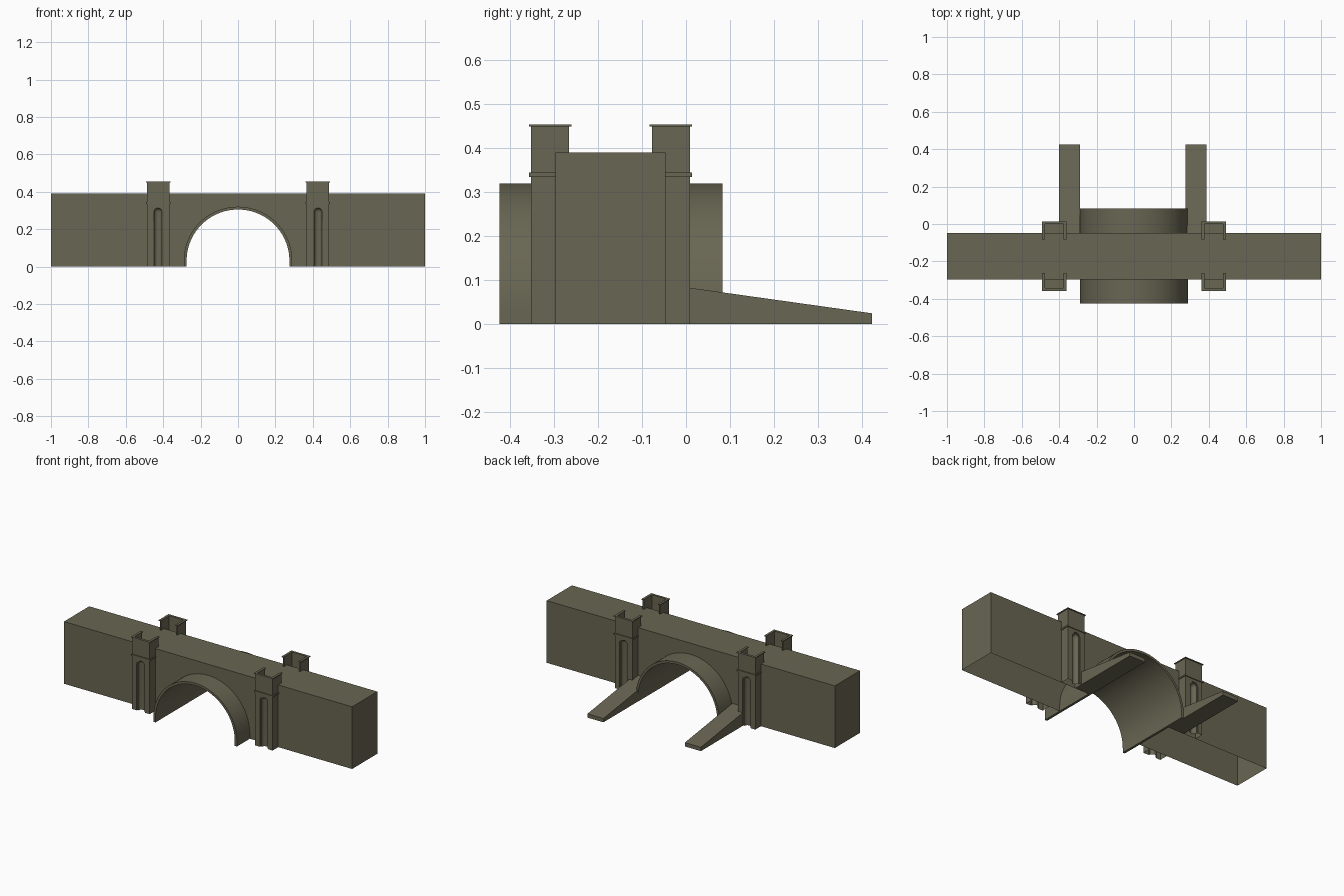
import bpy, bmesh, math

if "Cube" in bpy.data.objects:
    bpy.data.objects.remove(bpy.data.objects["Cube"])

stone = bpy.data.materials.new("olive stone")
stone.diffuse_color = (0.14, 0.132, 0.085, 1)
stone.use_nodes = True
stone.node_tree.nodes["Principled BSDF"].inputs["Base Color"].default_value = stone.diffuse_color
CY = -0.172          # centre line of the wall in y
HW = 0.125           # half thickness of the wall


def finish(name, bm, y=0.0, smooth=False):
    bmesh.ops.recalc_face_normals(bm, faces=bm.faces)
    me = bpy.data.meshes.new(name)
    bm.to_mesh(me)
    bm.free()
    ob = bpy.data.objects.new(name, me)
    ob.location.y = y
    bpy.context.collection.objects.link(ob)
    me.materials.append(stone)
    if smooth:
        shade(ob)
    return ob


def activate(ob):
    bpy.ops.object.select_all(action='DESELECT')
    ob.select_set(True)
    bpy.context.view_layer.objects.active = ob


def shade(ob):
    activate(ob)
    bpy.ops.object.shade_smooth_by_angle(angle=math.radians(30))


def mirror(ob):
    m = ob.modifiers.new("mirror", 'MIRROR')
    m.use_axis = (True, True, False)
    m.use_mirror_merge = False


def prism(pts, vec, bm=None):
    """Extrude a closed 3D outline along a vector."""
    bm = bm or bmesh.new()
    f = bm.faces.new([bm.verts.new(p) for p in pts])
    ext = bmesh.ops.extrude_face_region(bm, geom=[f], use_keep_orig=True)
    vs = [e for e in ext['geom'] if isinstance(e, bmesh.types.BMVert)]
    bmesh.ops.translate(bm, verts=vs, vec=vec)
    return bm


def arch(r, cz, z0, n=48):
    """Round arch outline in x,z from right foot to left foot."""
    mid = [(r * math.cos(math.pi * i / n), cz + r * math.sin(math.pi * i / n)) for i in range(n + 1)]
    return [(r, z0)] + mid + [(-r, z0)]


def drop_bottom(bm):
    bm.normal_update()
    low = [f for f in bm.faces if all(v.co.z < 1e-4 for v in f.verts)]
    bmesh.ops.delete(bm, geom=low, context='FACES')


# wall: open-bottomed shell with arched opening
outer = arch(0.29, 0.03, 0)
bm = prism([(x, -HW, z) for x, z in [(-1, 0), (-1, 0.39), (1, 0.39), (1, 0)] + outer], (0, 2 * HW, 0))
drop_bottom(bm)
hidden = [f for f in bm.faces if abs(f.normal.y) < 0.5 and
          all(abs(v.co.x) < 0.3 and v.co.z < 0.33 for v in f.verts)]
bmesh.ops.delete(bm, geom=hidden, context='FACES')
finish("bridge_wall", bm, CY)

# barrel vault running through the wall
inner = arch(0.275, 0.03, 0)
bm = prism([(x, -0.425, z) for x, z in outer + inner[::-1]], (0, 0.508, 0))
finish("arch_barrel", bm, smooth=True)

# four piers: one solid with a round niche, mirrored
X0, X1, YF = 0.366, 0.487, -0.181
XC = 0.428
bm = prism([(X0, YF, 0), (X1, YF, 0), (X1, -HW, 0), (X0, -HW, 0)], (0, 0, 0.34))
pier = finish("pier", bm, CY)
c1 = finish("niche_rim_cutter", prism([(XC + x, YF - 0.05, z) for x, z in arch(0.028, 0.291, -0.05, 16)],
                                      (0, 0.055, 0)), CY)
bm = bmesh.new()
bmesh.ops.create_uvsphere(bm, u_segments=24, v_segments=12, radius=0.022)
for v in bm.verts:
    if v.co.z < -1e-4:
        v.co.z -= 0.4
    v.co.x += XC
    v.co.y += YF + 0.004
    v.co.z += 0.291
c2 = finish("niche_cutter", bm, CY)
activate(pier)
for c in (c1, c2):
    m = pier.modifiers.new("cut", 'BOOLEAN')
    m.operation = 'DIFFERENCE'
    m.solver = 'EXACT'
    m.object = c
    bpy.context.view_layer.update()
    bpy.ops.object.modifier_apply(modifier=m.name)
    bpy.data.objects.remove(c)
bm = bmesh.new()
bm.from_mesh(pier.data)
drop_bottom(bm)
bm.to_mesh(pier.data)
bm.free()
shade(pier)
mirror(pier)


# U-shaped turret, band and cap, open towards the roadway
def u_piece(name, grow, t, y_in, z0, z1):
    a, b, f = X0 - grow, X1 + grow, YF - grow
    pts = [(a, y_in), (a, f), (b, f), (b, y_in), (b - t, y_in), (b - t, f + t), (a + t, f + t), (a + t, y_in)]
    mirror(finish(name, prism([(x, y, z0) for x, y in pts], (0, 0, z1 - z0)), CY))


u_piece("turret", 0, 0.008, -0.094, 0.34, 0.449)
u_piece("pier_band", 0.005, 0.006, -HW, 0.335, 0.345)
u_piece("turret_cap", 0.005, 0.015, -0.089, 0.449, 0.454)

# sloping wing walls at the back
for name, a, b in (("left_wing_wall", -0.40, -0.289), ("right_wing_wall", 0.276, 0.387)):
    prof = [(-0.047, 0), (0.424, 0), (0.424, 0.024), (-0.047, 0.09)]
    finish(name, prism([(a, y, z) for y, z in prof], (b - a, 0, 0)))
